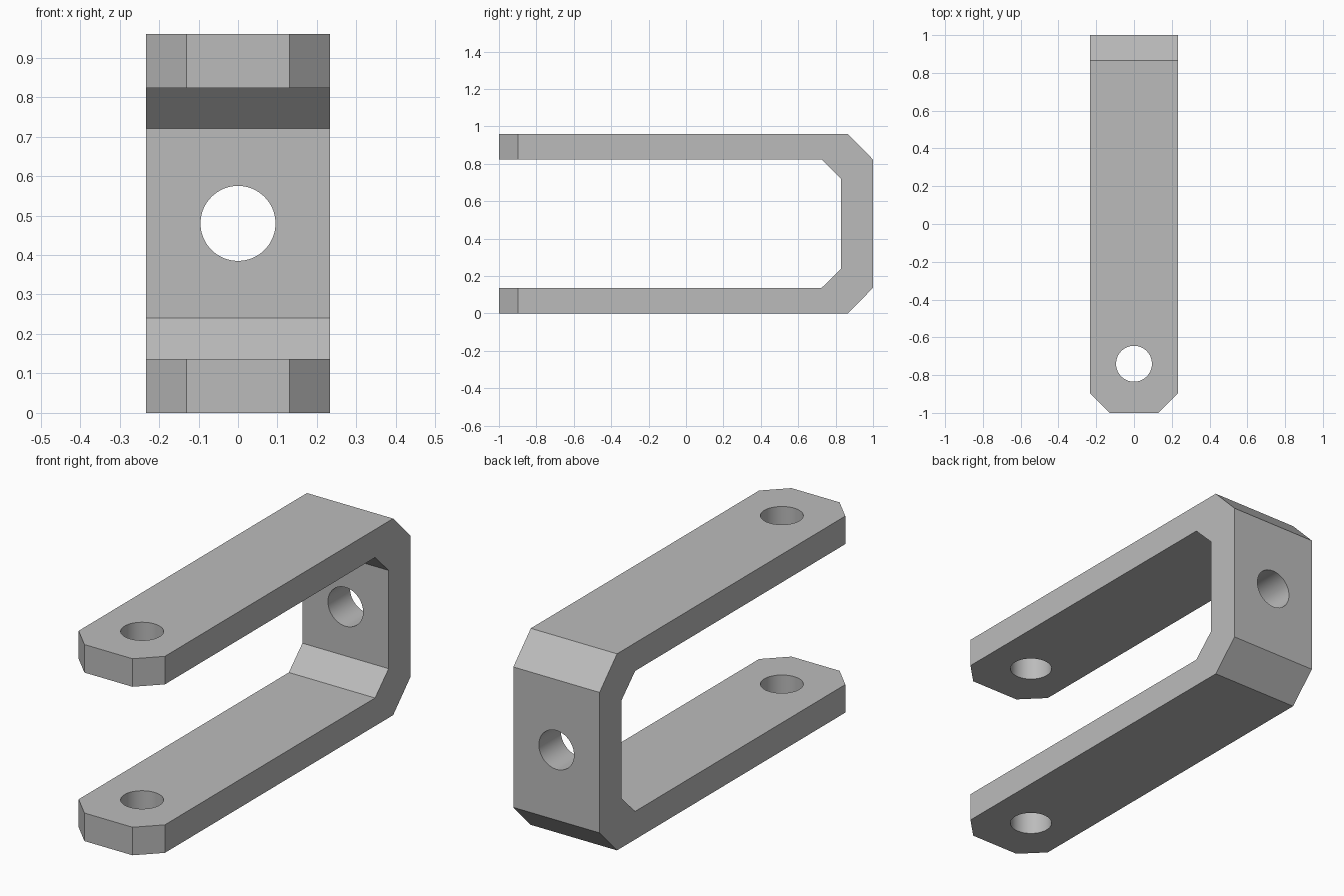
import bpy, bmesh, math

if "Cube" in bpy.data.objects:
    bpy.data.objects.remove(bpy.data.objects["Cube"], do_unlink=True)

HALF_WIDTH = 0.233
HEIGHT = 0.96
CORNER_CUT = 0.103
HOLE_RADIUS = 0.095

# Plain grey metal
grey = bpy.data.materials.new("grey_metal")
grey.use_nodes = True
colour = (0.5, 0.5, 0.5, 1)
grey.diffuse_color = colour
grey.node_tree.nodes["Principled BSDF"].inputs["Base Color"].default_value = colour

# Lower half of the U profile (y, z), mirrored for the upper half
outer = [(-1, 0), (0.865, 0), (1, 0.137)]
inner = [(0.83, 0.24), (0.725, 0.137), (-1, 0.137)]


def flip(points):
    return [(y, HEIGHT - z) for y, z in reversed(points)]


profile = outer + flip(outer) + flip(inner) + inner

# Bent bracket: profile extruded across x
bm = bmesh.new()
side = bm.faces.new([bm.verts.new((-HALF_WIDTH, y, z)) for y, z in profile])
extruded = bmesh.ops.extrude_face_region(bm, geom=[side])["geom"]
moved = [v for v in extruded if isinstance(v, bmesh.types.BMVert)]
bmesh.ops.translate(bm, verts=moved, vec=(2 * HALF_WIDTH, 0, 0))
bmesh.ops.recalc_face_normals(bm, faces=bm.faces)

# Chamfered corners at the tips of both arms
tips = [e for e in bm.edges
        if all(v.co.y < -0.99 for v in e.verts)
        and abs(e.verts[0].co.x - e.verts[1].co.x) < 0.001]
bmesh.ops.bevel(bm, geom=tips, offset=CORNER_CUT, segments=1, affect='EDGES')

mesh = bpy.data.meshes.new("u_bracket")
bm.to_mesh(mesh)
bm.free()
mesh.materials.append(grey)
bracket = bpy.data.objects.new("u_bracket", mesh)
bpy.context.collection.objects.link(bracket)


def drill(location, rotation, depth):
    """Cut a round hole through the bracket."""
    bpy.ops.mesh.primitive_cylinder_add(vertices=64, radius=HOLE_RADIUS, depth=depth,
                                        location=location, rotation=rotation)
    cutter = bpy.context.object
    cutter.name = "hole_cutter"
    cutter.hide_render = True
    cutter.data.materials.append(grey)
    cut = bracket.modifiers.new("hole", 'BOOLEAN')
    cut.operation = 'DIFFERENCE'
    cut.solver = 'EXACT'
    cut.object = cutter
    bpy.context.view_layer.objects.active = bracket
    bpy.ops.object.modifier_apply(modifier=cut.name)
    bpy.data.objects.remove(cutter, do_unlink=True)


# Pin hole through both arms, and mounting hole through the back
drill((0, -0.74, HEIGHT / 2), (0, 0, 0), 2)
drill((0, 0.9, HEIGHT / 2), (math.pi / 2, 0, 0), 0.6)

# Smooth hole walls, sharp outer edges
bpy.ops.object.select_all(action='DESELECT')
bracket.select_set(True)
bpy.context.view_layer.objects.active = bracket
bpy.ops.object.shade_smooth_by_angle(angle=math.radians(30))
